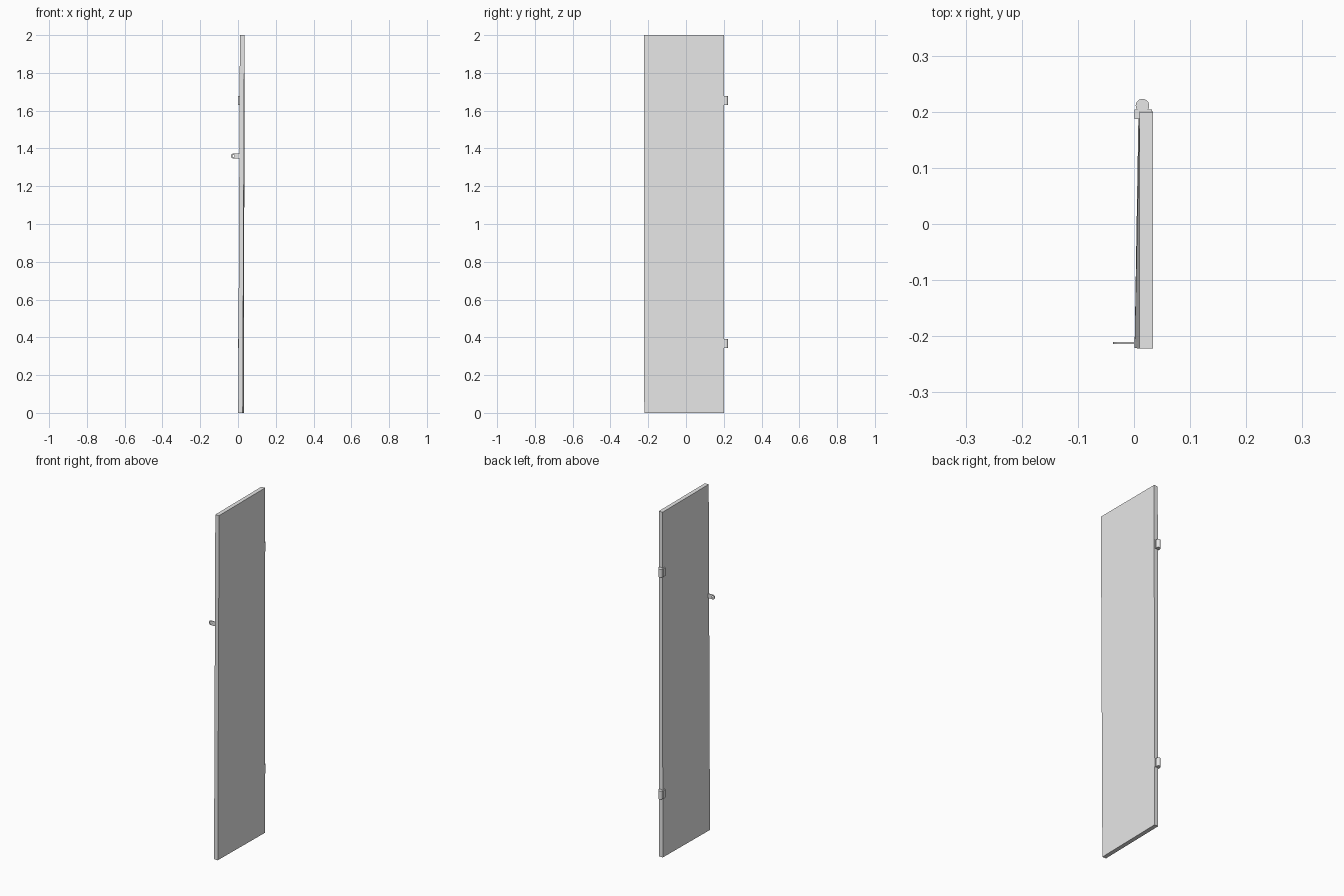
import bpy, bmesh
from math import cos, sin, pi, radians

cube = bpy.data.objects.get("Cube")
if cube:
    bpy.data.objects.remove(cube)

GREY = (0.8, 0.8, 0.8, 1)
grey = bpy.data.materials.new("plain_grey")
grey.use_nodes = True
grey.diffuse_color = GREY
grey.node_tree.nodes["Principled BSDF"].inputs["Base Color"].default_value = GREY


def add_object(name, bm):
    bmesh.ops.recalc_face_normals(bm, faces=bm.faces)
    mesh = bpy.data.meshes.new(name)
    bm.to_mesh(mesh)
    bm.free()
    mesh.materials.append(grey)
    obj = bpy.data.objects.new(name, mesh)
    bpy.context.collection.objects.link(obj)
    return obj


def box(name, low, high):
    bm = bmesh.new()
    bmesh.ops.create_cube(bm, size=1)
    for v in bm.verts:
        v.co = [lo + (c + 0.5) * (hi - lo) for c, lo, hi in zip(v.co, low, high)]
    return add_object(name, bm)


# Door panel, slightly warped: the lower free corner leans out
door = box("door_panel", (0.01, -0.222, 0), (0.034, 0.2, 2))
for v in door.data.vertices:
    if v.co.z < 1:
        v.co.x -= 0.009 if v.co.y < 0 else 0.002
        v.co.y += 0.001

# Hinges: barrel, leaf on the door edge and leaf wrapped on the inner face
for place, z in (("lower", 0.367), ("upper", 1.653)):
    lo, hi = z - 0.024, z + 0.024
    box(place + "_hinge_edge_leaf", (0.001, 0.199, lo), (0.032, 0.204, hi))
    box(place + "_hinge_face_leaf", (0.001, 0.187, lo), (0.012, 0.204, hi))
    bm = bmesh.new()
    bmesh.ops.create_cone(bm, cap_ends=True, segments=24, radius1=0.012,
                          radius2=0.012, depth=0.048)
    bmesh.ops.translate(bm, verts=bm.verts, vec=(0.015, 0.211, z))
    barrel = add_object(place + "_hinge_barrel", bm)
    bpy.context.view_layer.objects.active = barrel
    barrel.select_set(True)
    bpy.ops.object.shade_smooth_by_angle(angle=radians(35))
    barrel.select_set(False)

# Latch tab: flat tongue with a round, pierced end
SEG = 24
CX, CZ, R, HOLE = -0.024, 1.36, 0.013, 0.006
bm = bmesh.new()
outer, inner = [], []
for i in range(SEG):
    a = 2 * pi * i / SEG
    c, s = cos(a), sin(a)
    x = CX + R * c if c < 0.01 else 0.013
    outer.append(bm.verts.new((x, -0.214, CZ + R * s)))
    inner.append(bm.verts.new((CX + HOLE * c, -0.214, CZ + HOLE * s)))
for i in range(SEG):
    j = (i + 1) % SEG
    bm.faces.new((outer[i], outer[j], inner[j], inner[i]))
solid = bmesh.ops.extrude_face_region(bm, geom=bm.faces[:])
moved = [g for g in solid["geom"] if isinstance(g, bmesh.types.BMVert)]
bmesh.ops.translate(bm, verts=moved, vec=(0, 0.004, 0))
add_object("latch_tab", bm)
